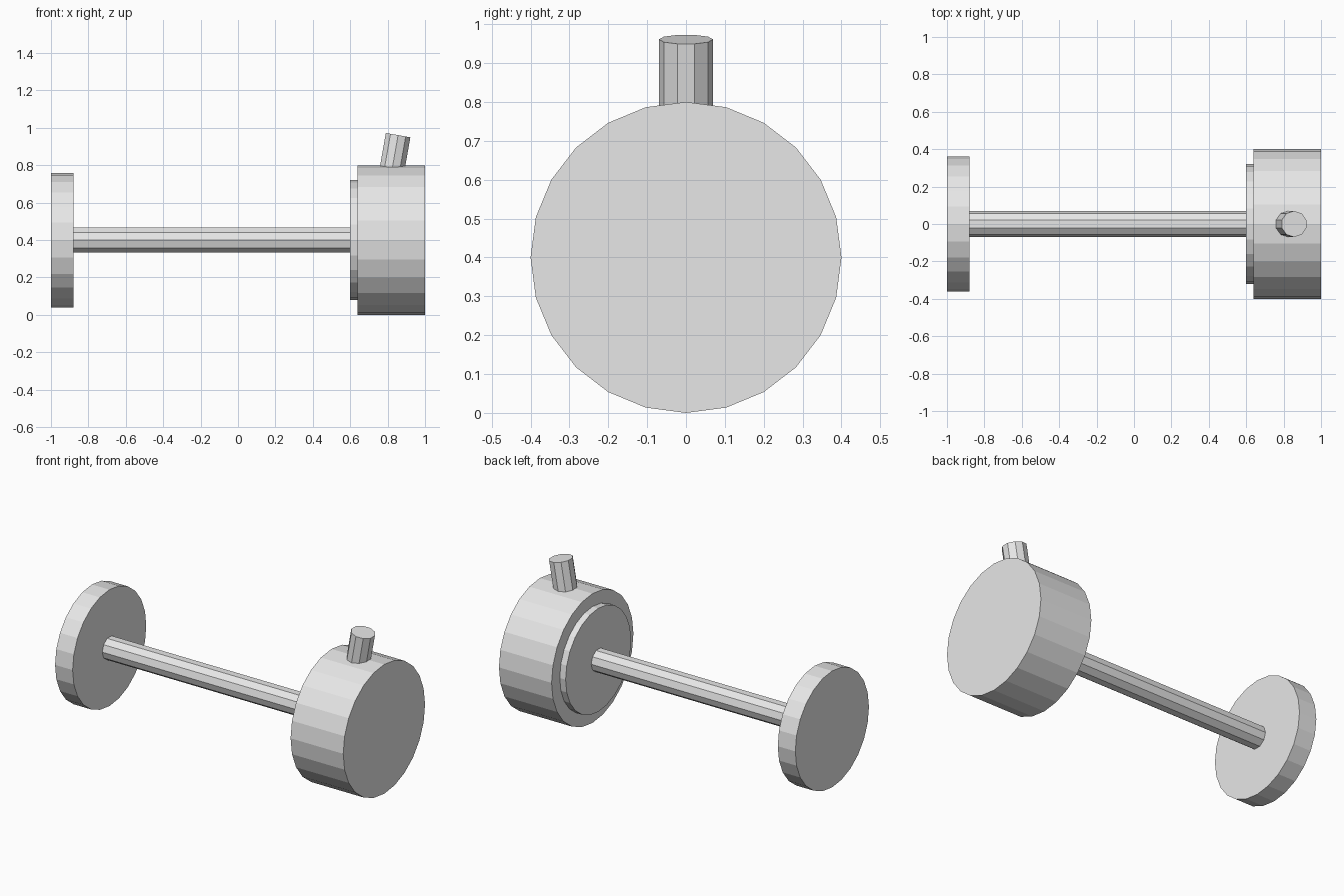
import bpy
import math
from mathutils import Matrix, Vector

if "Cube" in bpy.data.objects:
    bpy.data.objects.remove(bpy.data.objects["Cube"])

# Single plain grey for every part
grey = bpy.data.materials.new("light_grey")
grey.diffuse_color = (0.8, 0.8, 0.8, 1.0)
grey.use_nodes = True
grey.node_tree.nodes["Principled BSDF"].inputs["Base Color"].default_value = grey.diffuse_color


def cylinder(name, start, end, radius, sides):
    """Flat-faced capped cylinder from start to end, with a corner on the y axis."""
    start, end = Vector(start), Vector(end)
    axis = (end - start).normalized()
    side = Vector((0, 1, 0))
    up = axis.cross(side)
    ring = [side * math.cos(a) * radius + up * math.sin(a) * radius
            for a in (2 * math.pi * i / sides for i in range(sides))]
    verts = [start + r for r in ring] + [end + r for r in ring]
    faces = [(i, (i + 1) % sides, (i + 1) % sides + sides, i + sides)
             for i in range(sides)]
    faces += [tuple(reversed(range(sides))), tuple(range(sides, 2 * sides))]
    mesh = bpy.data.meshes.new(name)
    mesh.from_pydata(verts, [], faces)
    mesh.materials.append(grey)
    obj = bpy.data.objects.new(name, mesh)
    bpy.context.collection.objects.link(obj)
    return obj


Z = 0.4  # height of the main axis

# Discs, collar and rod along x
cylinder("end_disc", (-1.0, 0, Z), (-0.88, 0, Z), 0.36, 24)
cylinder("rod", (-0.88, 0, Z), (0.6, 0, Z), 0.07, 10)
cylinder("collar", (0.6, 0, Z), (0.64, 0, Z), 0.32, 24)
cylinder("drum", (0.64, 0, Z), (1.0, 0, Z), 0.4, 24)

# Tilted peg on top of the drum
tilt = math.radians(10)
top = Vector((0.856, 0, 0.961))
direction = Vector((math.sin(tilt), 0, math.cos(tilt)))
cylinder("peg", top - direction * 0.2, top, 0.07, 10)
